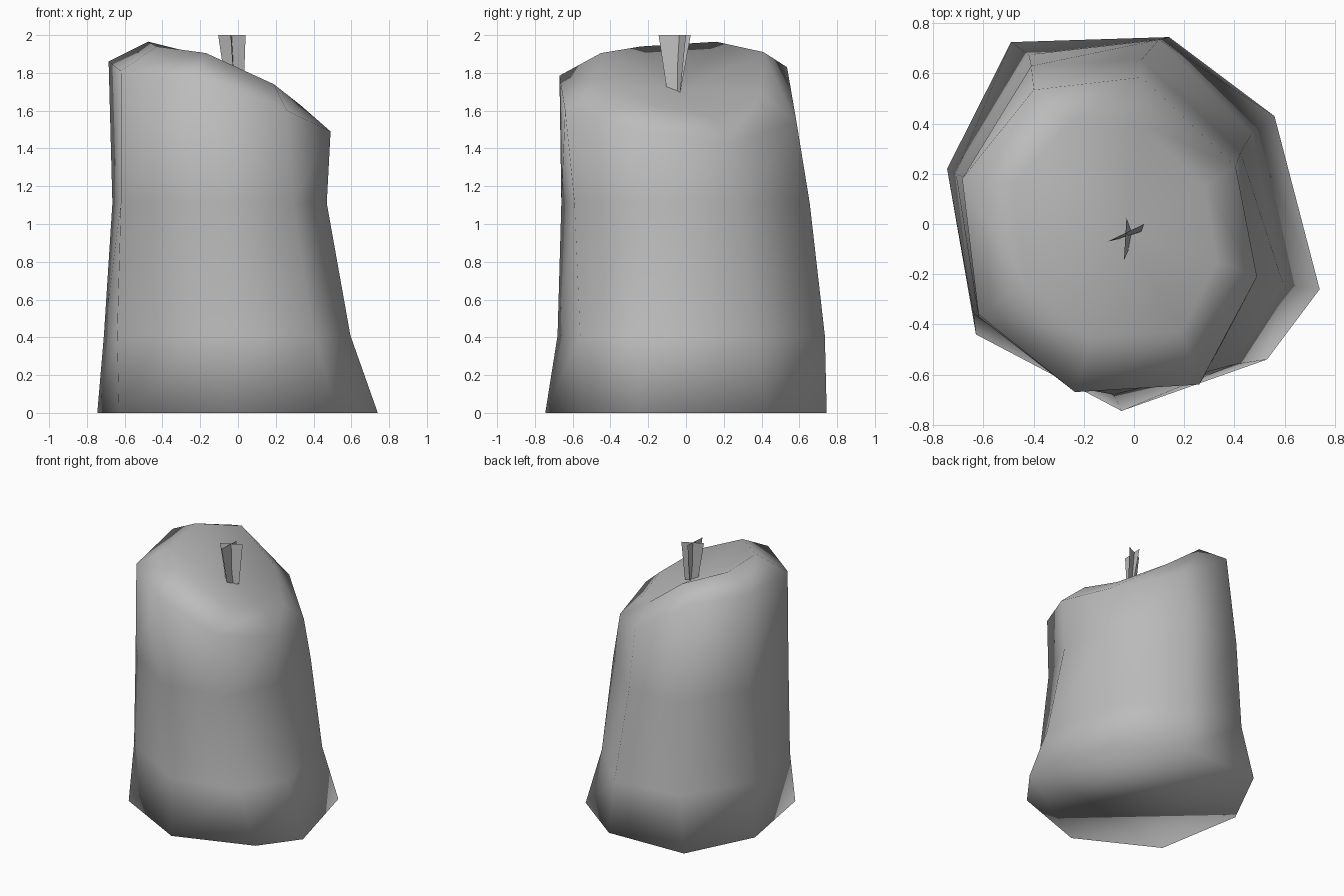
import bpy
import bmesh

default_cube = bpy.data.objects.get("Cube")
if default_cube:
    bpy.data.objects.remove(default_cube, do_unlink=True)


def make_material(name, colour):
    material = bpy.data.materials.new(name)
    material.use_nodes = True
    material.diffuse_color = colour
    material.node_tree.nodes["Principled BSDF"].inputs["Base Color"].default_value = colour
    return material


def finish(bm, name, material, smooth):
    mesh = bpy.data.meshes.new(name)
    for face in bm.faces:
        face.smooth = smooth
    bm.to_mesh(mesh)
    bm.free()
    mesh.materials.append(material)
    part = bpy.data.objects.new(name, mesh)
    bpy.context.collection.objects.link(part)
    return part


def level_ring(outline, height):
    """Lift a flat outline to one height."""
    return [(x, y, height) for x, y in outline]


def bridge(bm, lower, upper):
    """Join two rings of vertices with quads."""
    for i in range(len(lower)):
        bm.faces.new((lower[i - 1], lower[i], upper[i], upper[i - 1]))


grey = make_material("plain_grey", (0.5, 0.5, 0.5, 1))

# Uneven eight-sided outlines of the foot, the lower wall and the waist
foot = [(0.74, -0.26), (0.56, 0.43), (0.14, 0.745), (-0.49, 0.725),
        (-0.745, 0.22), (-0.63, -0.44), (-0.05, -0.745), (0.53, -0.54)]
wall = [(0.595, -0.24), (0.47, 0.36), (0.1, 0.735), (-0.42, 0.675),
        (-0.71, 0.2), (-0.64, -0.36), (-0.08, -0.68), (0.4, -0.56)]
waist = [(0.47, -0.2), (0.425, 0.285), (0.03, 0.655), (-0.41, 0.63),
         (-0.665, 0.18), (-0.62, -0.37), (-0.19, -0.66), (0.29, -0.59)]

# Slanted shoulder and the smaller rim above it
shoulder = [(0.49, -0.21, 1.49), (0.405, 0.23, 1.43), (0.03, 0.585, 1.54),
            (-0.4, 0.535, 1.83), (-0.685, 0.18, 1.86), (-0.62, -0.36, 1.81),
            (-0.235, -0.67, 1.785), (0.26, -0.64, 1.6)]
rim = [(0.33, -0.15, 1.63), (0.28, 0.15, 1.56), (0.03, 0.4, 1.69),
       (-0.255, 0.41, 1.91), (-0.475, 0.16, 1.965), (-0.43, -0.24, 1.94),
       (-0.17, -0.45, 1.905), (0.19, -0.43, 1.74)]

rings = [level_ring(foot, 0), level_ring(wall, 0.41), level_ring(waist, 1.11),
         shoulder, rim]

# Wax body: bridged rings, flat base and a shallow dished top
bm = bmesh.new()
loops = [[bm.verts.new(point) for point in ring] for ring in rings]
for lower, upper in zip(loops, loops[1:]):
    bridge(bm, lower, upper)
bm.faces.new(list(reversed(loops[0])))
centre = bm.verts.new((-0.03, -0.04, 1.71))
top = loops[-1]
for i in range(len(top)):
    bm.faces.new((top[i - 1], top[i], centre))
finish(bm, "candle_body", grey, True)

# Wick: two thin crossed blades, narrower and slightly turned at the foot
blades = [((-0.105, -0.07), (0.04, 0), (0.03, -0.03), (-0.06, -0.06)),
          ((-0.03, 0.025), (-0.04, -0.145), (-0.02, -0.1), (-0.01, -0.03))]
bm = bmesh.new()
for corners in blades:
    heights = (2, 2, 1.7, 1.7)
    bm.faces.new([bm.verts.new((x, y, z)) for (x, y), z in zip(corners, heights)])
finish(bm, "wick", grey, False)
